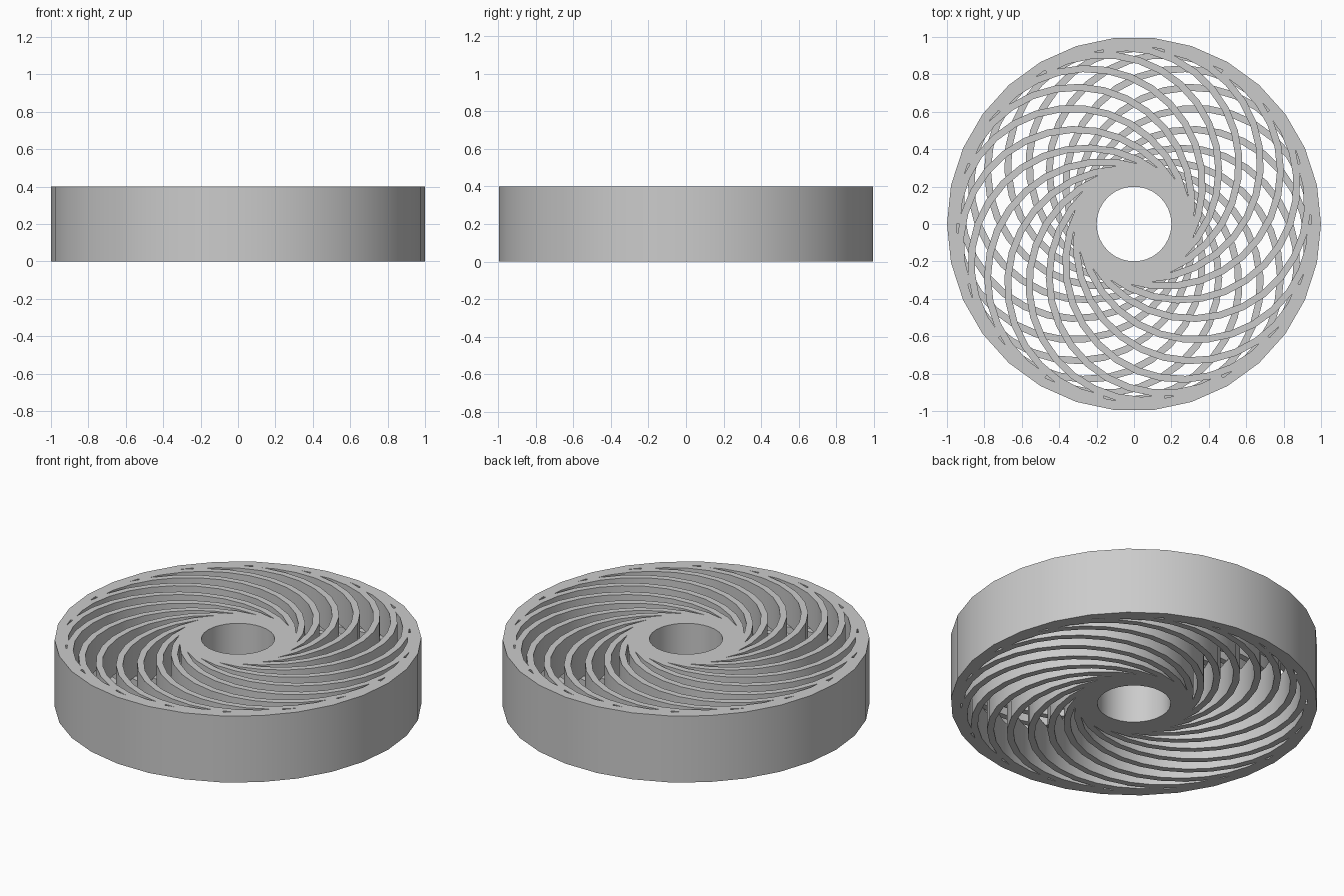
import bpy, bmesh, math
from mathutils import Matrix

if "Cube" in bpy.data.objects:
    bpy.data.objects.remove(bpy.data.objects["Cube"], do_unlink=True)

HEIGHT = 0.4
SIDES = 30        # facets in a full circle
BLADES = 18       # blades per layer
OFFSET = 0.33     # blade arc centre, distance from the axis
R_IN, R_OUT = 0.60, 0.637

grey = bpy.data.materials.new("plain_grey")
grey.use_nodes = True
colour = (0.6, 0.6, 0.6, 1)
grey.diffuse_color = colour
grey.node_tree.nodes["Principled BSDF"].inputs["Base Color"].default_value = colour


def add_band(bm, r_in, r_out, z0, z1, steps, centre=0.0, mirror=1, turn=0.0):
    """Extrude a flat-topped ring, or an arc of one, from z0 to z1."""
    closed = steps == SIDES
    rows = []
    rot = Matrix.Rotation(turn, 3, 'Z')
    for i in range(steps if closed else steps + 1):
        a = 2 * math.pi * i / SIDES
        c, s = math.cos(a), math.sin(a) * mirror
        section = [(r_in, z0), (r_out, z0), (r_out, z1), (r_in, z1)]
        rows.append([bm.verts.new(rot @ Matrix.Translation((centre, 0, 0)).to_3x3()
                                  @ Matrix.Identity(3) @ vec(centre + r * c, r * s, z))
                     for r, z in section])
    for i in range(steps):
        a, b = rows[i], rows[(i + 1) % len(rows)]
        for k in range(4):
            n = (k + 1) % 4
            bm.faces.new((a[k], a[n], b[n], b[k]))
    if not closed:
        bm.faces.new(rows[0])
        bm.faces.new(rows[-1])


def vec(x, y, z):
    return Matrix.Translation((x, y, z)).to_translation()


def finish(name, bm):
    bmesh.ops.recalc_face_normals(bm, faces=bm.faces)
    mesh = bpy.data.meshes.new(name)
    bm.to_mesh(mesh)
    bm.free()
    mesh.materials.append(grey)
    ob = bpy.data.objects.new(name, mesh)
    bpy.context.collection.objects.link(ob)
    bpy.ops.object.select_all(action='DESELECT')
    ob.select_set(True)
    bpy.context.view_layer.objects.active = ob
    bpy.ops.object.shade_smooth_by_angle(angle=math.radians(30))


# Outer rim and centre hub
for name, r_in, r_out in (("outer_rim", 0.95, 1.0), ("centre_hub", 0.2, 0.3)):
    bm = bmesh.new()
    add_band(bm, r_in, r_out, 0, HEIGHT, SIDES)
    finish(name, bm)

# Two stacked layers of half-circle blades, swirling opposite ways
for name, z0, mirror in (("lower_blades", 0, -1), ("upper_blades", HEIGHT / 2, 1)):
    bm = bmesh.new()
    for k in range(BLADES):
        add_band(bm, R_IN, R_OUT, z0, z0 + HEIGHT / 2, SIDES // 2,
                 -OFFSET, mirror, 2 * math.pi * k / BLADES)
    finish(name, bm)
